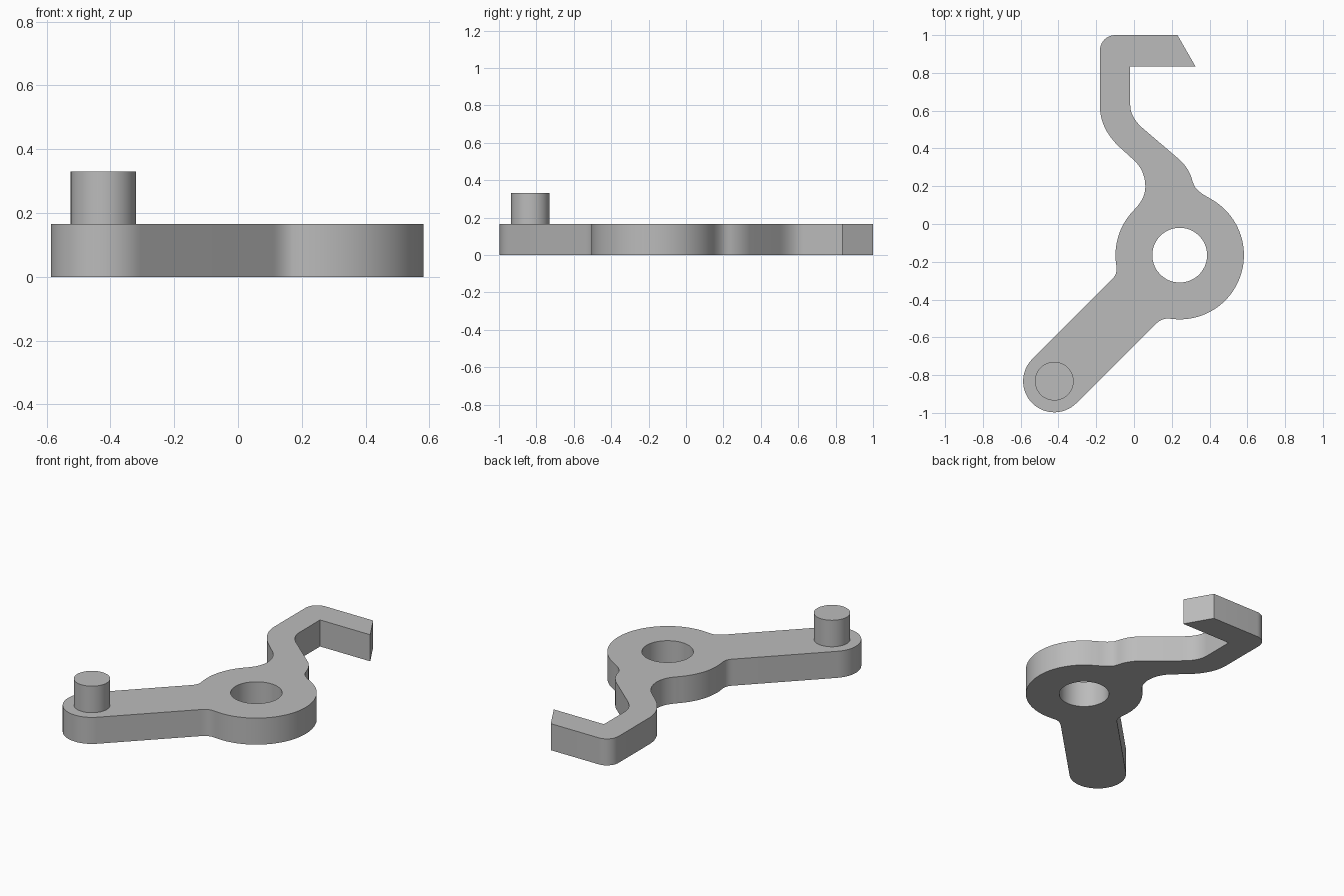
import bpy, bmesh, math
from mathutils import Vector

cube = bpy.data.objects.get("Cube")
if cube:
    bpy.data.objects.remove(cube, do_unlink=True)

THICK = 0.165
HUB = (0.242, -0.165)
PIN = (-0.422, -0.832)

grey = bpy.data.materials.new("plain_grey")
grey.use_nodes = True
colour = (0.5, 0.5, 0.5, 1)
grey.diffuse_color = colour
grey.node_tree.nodes["Principled BSDF"].inputs["Base Color"].default_value = colour


def arc(centre, radius, start, end, steps=32):
    """Points on a circular arc, angles in degrees."""
    points = []
    for i in range(steps + 1):
        a = math.radians(start + (end - start) * i / steps)
        points.append((centre[0] + radius * math.cos(a), centre[1] + radius * math.sin(a)))
    return points


def bend(start, control, end, steps=10):
    """Smooth bend between two points, pulled towards a control point."""
    a, b, c = Vector(start), Vector(control), Vector(end)
    return [tuple(a.lerp(b, i / steps).lerp(b.lerp(c, i / steps), i / steps))
            for i in range(steps + 1)]


def plate(name, loops, bottom, top):
    """Extruded flat shape; loops after the first are holes."""
    bm = bmesh.new()
    edges = []
    for loop in loops:
        verts = [bm.verts.new((x, y, bottom)) for x, y in loop]
        edges += [bm.edges.new((v, verts[i - 1])) for i, v in enumerate(verts)]
    bmesh.ops.triangle_fill(bm, edges=edges, use_beauty=True)
    new = bmesh.ops.extrude_face_region(bm, geom=bm.faces[:])["geom"]
    bmesh.ops.translate(bm, vec=(0, 0, top - bottom),
                        verts=[g for g in new if isinstance(g, bmesh.types.BMVert)])
    bmesh.ops.recalc_face_normals(bm, faces=bm.faces[:])
    mesh = bpy.data.meshes.new(name)
    bm.to_mesh(mesh)
    bm.free()
    mesh.materials.append(grey)
    obj = bpy.data.objects.new(name, mesh)
    bpy.context.collection.objects.link(obj)
    bpy.ops.object.select_all(action="DESELECT")
    obj.select_set(True)
    bpy.context.view_layer.objects.active = obj
    bpy.ops.object.shade_smooth_by_angle(angle=math.radians(30))
    return obj


# Lever outline, counterclockwise from the rounded arm end
outline = arc(PIN, 0.165, 135, 315)
outline += bend((0.11, -0.534), (0.14, -0.504), (0.17, -0.501))
outline += arc(HUB, 0.34, -98, 61, 48)
# Inner side of the neck and the hook
outline += bend((0.395, 0.14), (0.345, 0.165), (0.32, 0.2))
outline += bend((0.31, 0.225), (0.295, 0.29), (0.243, 0.339))
outline += bend((0.058, 0.497), (-0.02, 0.56), (-0.02, 0.63))
outline += [(-0.02, 0.835), (0.325, 0.835), (0.23, 1.0)]
# Outer side of the hook and the neck
outline += arc((-0.1, 0.92), 0.08, 90, 180, 10)
outline += bend((-0.18, 0.62), (-0.18, 0.51), (-0.085, 0.415))
outline += bend((0.005, 0.333), (0.058, 0.28), (0.06, 0.2))
outline += bend((0.06, 0.2), (0.06, 0.135), (0.005, 0.08))[1:]
outline += arc(HUB, 0.34, 135, 189, 20)
outline += bend((-0.093, -0.23), (-0.088, -0.264), (-0.115, -0.291))

plate("lever_body", [outline, arc(HUB, 0.145, 0, 354, 59)], 0, THICK)
plate("drive_pin", [arc(PIN, 0.1025, 0, 352.5, 47)], THICK, 2 * THICK)
